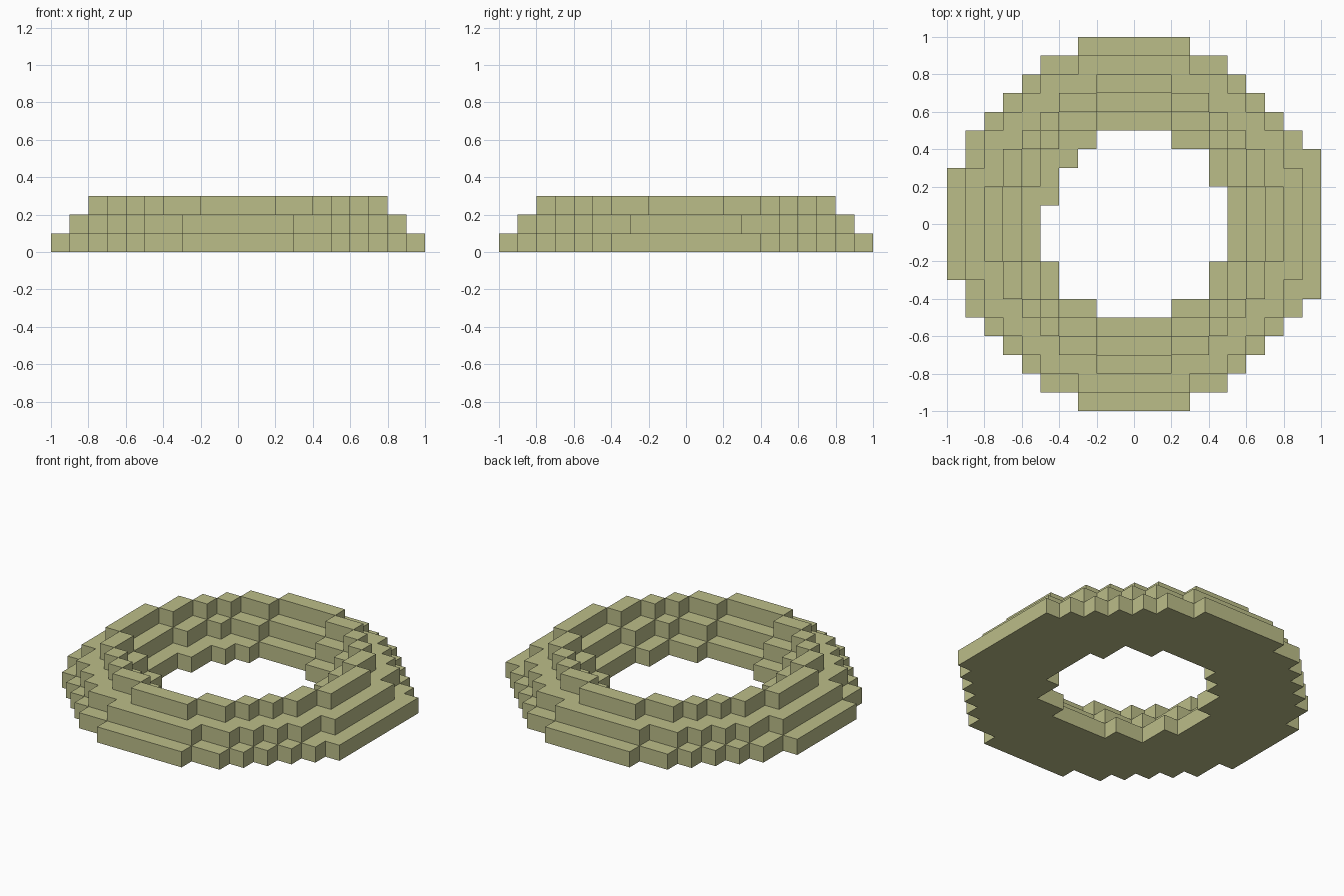
import bpy
import bmesh

cube = bpy.data.objects.get("Cube")
if cube:
    bpy.data.objects.remove(cube)

CELL = 0.1

# Half widths of blocky discs, in cells, for the rows from the middle outward
DISC = {
    5: "55442",
    6: "665542",
    7: "7766542",
    8: "88776542",
    9: "999887653",
    10: "AAA9987653",
}


def disc(radius):
    cells = set()
    for j, digit in enumerate(DISC[radius]):
        half = int(digit, 16)
        for i in range(-half, half):
            cells |= {(i, j), (i, -j - 1)}
    return cells


# Three stacked rings, each narrower than the one below
rings = [disc(10) - disc(5), disc(9) - disc(6), disc(8) - disc(7)]

# Small irregularities of the bottom ring
rings[0] |= {(9, 3), (9, -4), (-4, 3), (-5, 1)}

solid = {(x, y, z) for z, ring in enumerate(rings) for x, y in ring}

material = bpy.data.materials.new("khaki_stone")
colour = (0.50, 0.51, 0.25, 1)
material.diffuse_color = colour
material.use_nodes = True
shader = next(n for n in material.node_tree.nodes if n.type == 'BSDF_PRINCIPLED')
shader.inputs["Base Color"].default_value = colour


def build_ring(name, level):
    """Make the exposed block faces of one ring and merge the flat ones."""
    bm = bmesh.new()
    verts = {}

    def vert(p):
        if p not in verts:
            verts[p] = bm.verts.new([c * CELL for c in p])
        return verts[p]

    for x, y in sorted(rings[level]):
        cell = (x, y, level)
        for axis in range(3):
            u, v = (axis + 1) % 3, (axis + 2) % 3
            for side in (0, 1):
                neighbour = list(cell)
                neighbour[axis] += 2 * side - 1
                if tuple(neighbour) in solid:
                    continue
                corners = []
                for du, dv in ((0, 0), (1, 0), (1, 1), (0, 1)):
                    p = list(cell)
                    p[axis] += side
                    p[u] += du
                    p[v] += dv
                    corners.append(vert(tuple(p)))
                bm.faces.new(corners if side else corners[::-1])

    bm.normal_update()
    bmesh.ops.dissolve_limit(bm, angle_limit=0.01, verts=bm.verts[:], edges=bm.edges[:])
    mesh = bpy.data.meshes.new(name)
    bm.to_mesh(mesh)
    bm.free()
    mesh.materials.append(material)
    bpy.context.collection.objects.link(bpy.data.objects.new(name, mesh))


for level, name in enumerate(("bottom_ring", "middle_ring", "top_ring")):
    build_ring(name, level)
